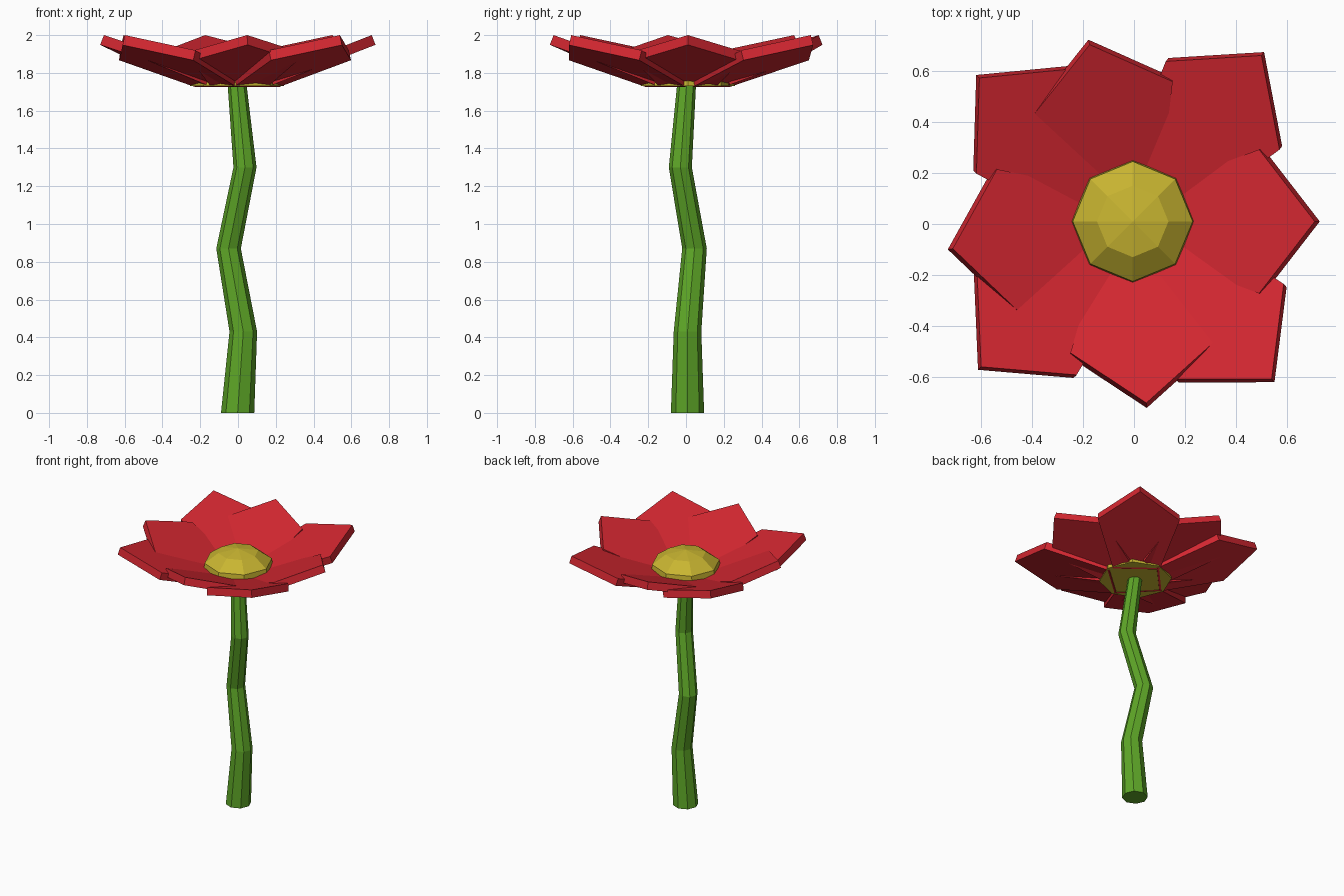
import bpy, bmesh
from math import cos, sin, pi, radians
from mathutils import Vector, Matrix

cube = bpy.data.objects.get("Cube")
if cube:
    bpy.data.objects.remove(cube, do_unlink=True)


def make_material(name, rgb):
    mat = bpy.data.materials.new(name)
    mat.use_nodes = True
    mat.diffuse_color = (*rgb, 1)
    mat.node_tree.nodes["Principled BSDF"].inputs["Base Color"].default_value = (*rgb, 1)
    return mat


red = make_material("petal red", (0.65, 0.02, 0.03))
yellow = make_material("pollen yellow", (0.58, 0.46, 0.03))
green = make_material("stem green", (0.11, 0.38, 0.02))


def add_object(name, bm, mat):
    bmesh.ops.recalc_face_normals(bm, faces=bm.faces)
    mesh = bpy.data.meshes.new(name)
    bm.to_mesh(mesh)
    bm.free()
    mesh.materials.append(mat)
    obj = bpy.data.objects.new(name, mesh)
    bpy.context.collection.objects.link(obj)
    return obj


def loft(name, rings, mat, sides=8):
    """Join rings of (x, y, z, radius) into a closed faceted body."""
    bm = bmesh.new()
    loops = []
    for x, y, z, r in rings:
        loops.append([bm.verts.new((x + r * cos(2 * pi * i / sides),
                                    y + r * sin(2 * pi * i / sides), z))
                      for i in range(sides)])
    for low, high in zip(loops, loops[1:]):
        for i in range(sides):
            j = (i + 1) % sides
            bm.faces.new((low[i], low[j], high[j], high[i]))
    bm.faces.new(loops[0][::-1])
    bm.faces.new(loops[-1])
    bmesh.ops.remove_doubles(bm, verts=bm.verts, dist=0.0001)
    return add_object(name, bm, mat)


# Crooked tapering stem
loft("stem", [(-0.002, 0.008, 0, 0.088), (0.028, 0.008, 0.43, 0.073),
              (-0.05, 0.045, 0.87, 0.065), (0.037, -0.03, 1.3, 0.061),
              (-0.005, 0.003, 1.74, 0.05)], green)

# Domed flower centre
CX, CY = -0.005, 0.01
loft("flower_centre", [(CX, CY, 1.73, 0.25), (CX, CY, 1.84, 0.235),
                       (CX, CY, 1.91, 0.14), (CX, CY, 1.935, 0.0005)], yellow)


def petal(name, angle, base, shoulder, tip, slope):
    """Pointed plate rising outwards, its top tip touching z = 2."""
    thick = 0.055
    normal = Vector((-slope, 0, 1)).normalized()
    outline = [(base, -0.16), (shoulder, -0.282), (tip, 0),
               (shoulder, 0.282), (base, 0.16)]
    bm = bmesh.new()
    top = [bm.verts.new((r, w, 2 - slope * (tip - r))) for r, w in outline]
    low = [bm.verts.new(v.co - normal * thick) for v in top]
    bm.faces.new(top)
    bm.faces.new(low[::-1])
    for i in range(len(top)):
        j = (i + 1) % len(top)
        bm.faces.new((top[i], low[i], low[j], top[j]))
    place = Matrix.Translation((CX, CY, 0)) @ Matrix.Rotation(radians(angle), 4, "Z")
    bm.transform(place)
    return add_object(name, bm, red)


# Lower ring of long petals, upper ring of steeper short petals
for i, angle in enumerate((52.2, 136.9, 223.8, 311.4)):
    petal(f"lower_petal_{i + 1}", angle, 0.14, 0.575, 0.823, 0.325)
for i, angle in enumerate((0, 103.7, 188.6, 274.3)):
    petal(f"upper_petal_{i + 1}", angle, 0.17, 0.495, 0.713, 0.39)
